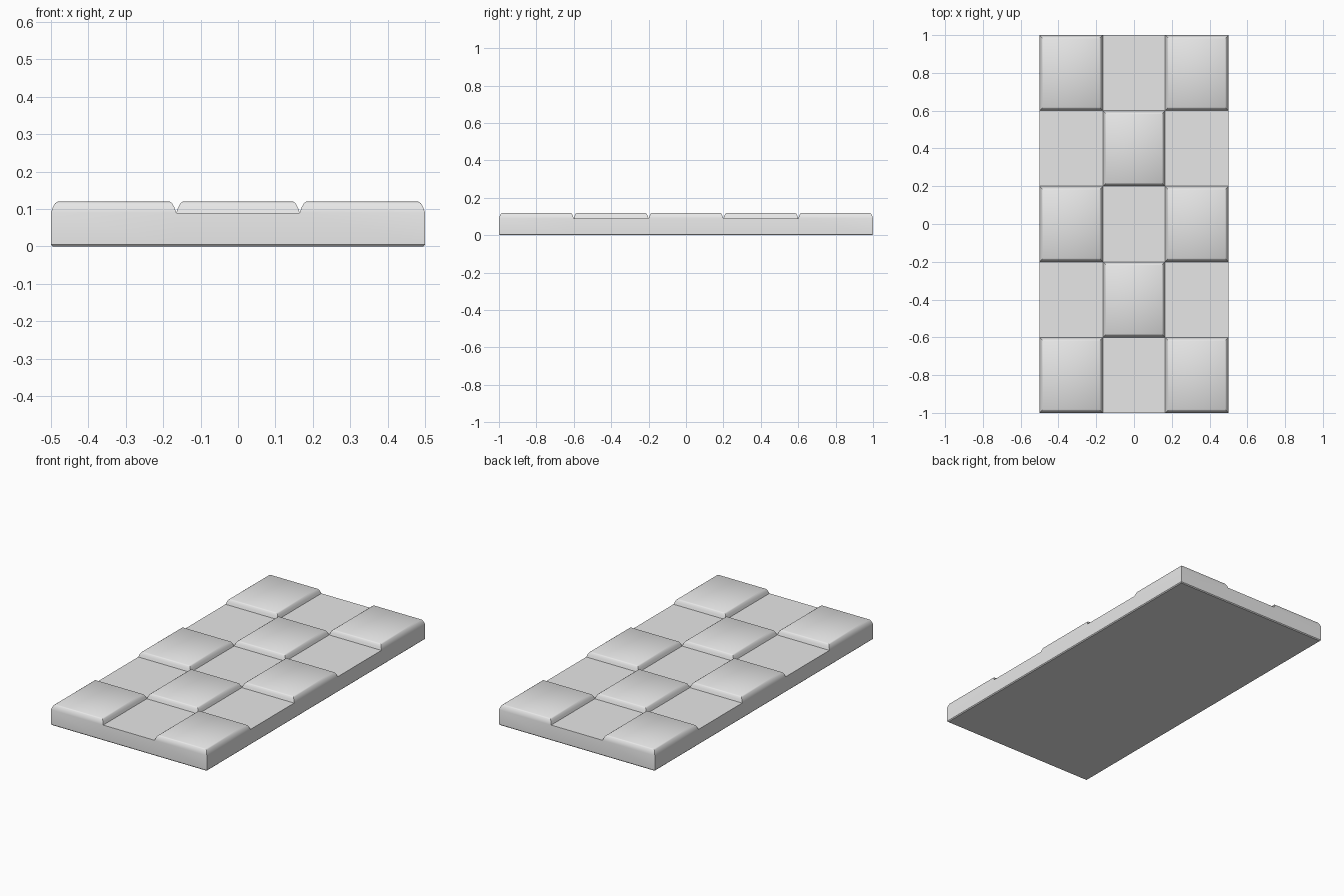
import bpy
import bmesh
import math
from mathutils import Vector

cube = bpy.data.objects.get("Cube")
if cube:
    bpy.data.objects.remove(cube, do_unlink=True)

# Plain grey material
grey = bpy.data.materials.new("light_grey")
grey.use_nodes = True
colour = (0.8, 0.8, 0.8, 1)
grey.diffuse_color = colour
grey.node_tree.nodes["Principled BSDF"].inputs["Base Color"].default_value = colour

COLUMNS = (-0.165, 0.165)
ROWS = (-0.6, -0.2, 0.2, 0.6)
SLAB_TOP = 0.09

# Base slab
bm = bmesh.new()
bmesh.ops.create_cube(bm, size=1)
for v in bm.verts:
    v.co = Vector((v.co.x, v.co.y * 2, (v.co.z + 0.5) * SLAB_TOP))

# Divide the slab into three columns and five rows
for axis, cuts in ((Vector((1, 0, 0)), COLUMNS), (Vector((0, 1, 0)), ROWS)):
    for cut in cuts:
        bmesh.ops.bisect_plane(bm, geom=bm.verts[:] + bm.edges[:] + bm.faces[:],
                               plane_co=axis * cut, plane_no=axis)

# Soften the bottom rim
rim = [e for e in bm.edges
       if all(v.co.z < 0.001 for v in e.verts)
       and any(abs(f.normal.z) < 0.5 for f in e.link_faces)]
bmesh.ops.bevel(bm, geom=rim, offset=0.005, segments=1, affect='EDGES')
bm.normal_update()


def is_raised(face):
    centre = face.calc_center_median()
    column = sum(centre.x > c for c in COLUMNS)
    row = sum(centre.y > r for r in ROWS)
    return face.normal.z > 0.9 and centre.z > 0.08 and (column + row) % 2 == 0


# Raise alternate tiles with rounded shoulders
tiles = [f for f in bm.faces if is_raised(f)]
for inset, rise in ((0.007, 0.014), (0.008, 0.011), (0.010, 0.005)):
    bmesh.ops.inset_individual(bm, faces=tiles, thickness=inset, depth=rise)
bmesh.ops.recalc_face_normals(bm, faces=bm.faces[:])

mesh = bpy.data.meshes.new("checkered_slab")
bm.to_mesh(mesh)
bm.free()
mesh.materials.append(grey)
slab = bpy.data.objects.new("checkered_slab", mesh)
bpy.context.collection.objects.link(slab)
bpy.context.view_layer.objects.active = slab
slab.select_set(True)
bpy.ops.object.shade_smooth_by_angle(angle=math.radians(40))
